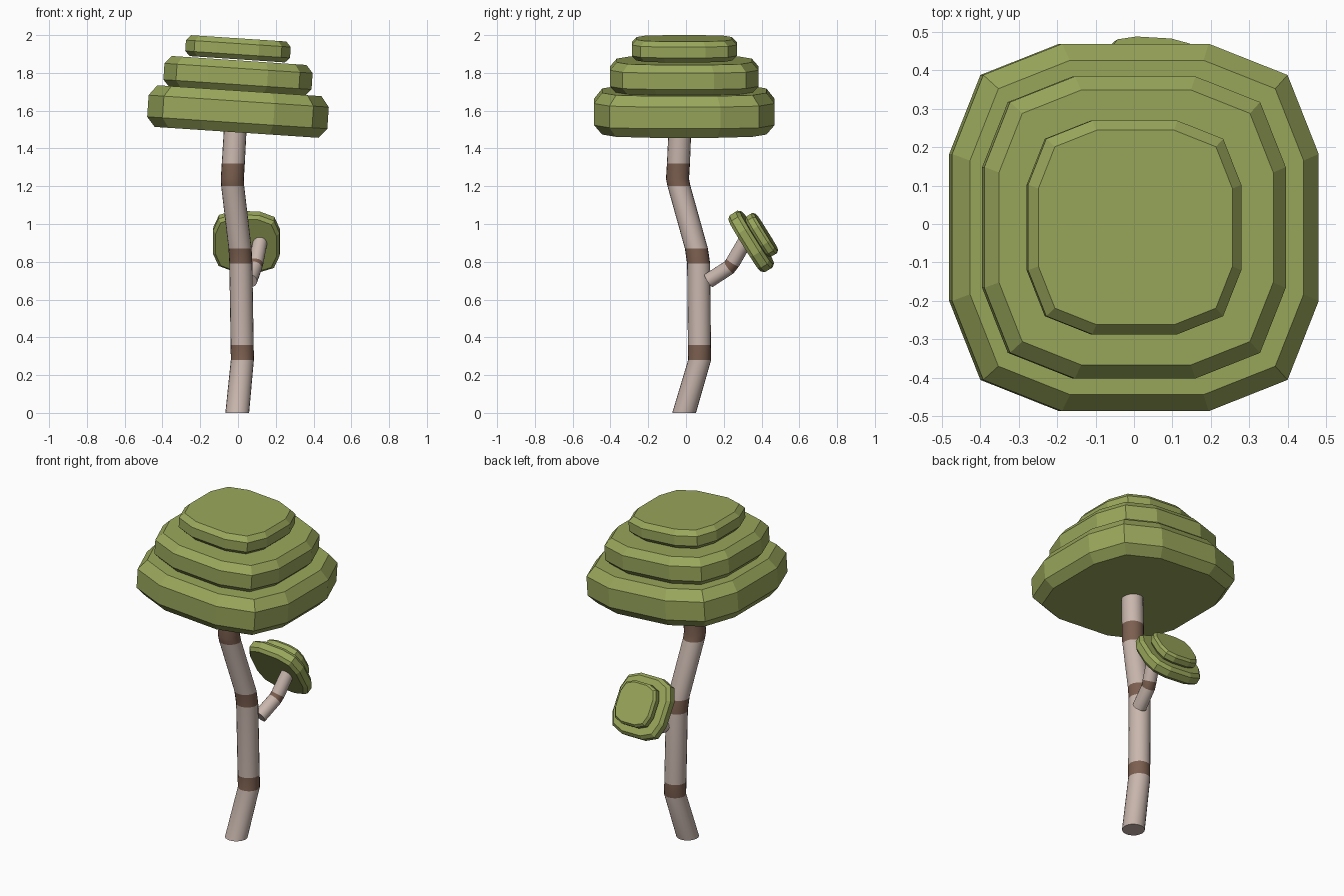
import bpy, bmesh, math
from mathutils import Vector, Matrix

if "Cube" in bpy.data.objects:
    bpy.data.objects.remove(bpy.data.objects["Cube"])


def material(name, rgb):
    m = bpy.data.materials.new(name)
    m.diffuse_color = (*rgb, 1)
    m.use_nodes = True
    m.node_tree.nodes["Principled BSDF"].inputs["Base Color"].default_value = m.diffuse_color
    return m


LEAF = material("leaf green", (0.32, 0.385, 0.105))
BARK = material("pale bark", (0.58, 0.47, 0.42))
BAND = material("brown band", (0.20, 0.115, 0.08))


def finish(name, bm, mats, smooth=False):
    bmesh.ops.recalc_face_normals(bm, faces=bm.faces)
    me = bpy.data.meshes.new(name)
    bm.to_mesh(me)
    bm.free()
    for m in mats:
        me.materials.append(m)
    ob = bpy.data.objects.new(name, me)
    bpy.context.collection.objects.link(ob)
    if smooth:
        bpy.ops.object.select_all(action='DESELECT')
        ob.select_set(True)
        bpy.context.view_layer.objects.active = ob
        bpy.ops.object.shade_smooth_by_angle(angle=math.radians(35))
    return ob


def loft(bm, rings):
    """Bridge vertex rings and cap both ends; returns the side faces per segment."""
    n = len(rings[0])
    vs = [[bm.verts.new(p) for p in r] for r in rings]
    segs = []
    for a, b in zip(vs, vs[1:]):
        segs.append([bm.faces.new((a[i], a[(i + 1) % n], b[(i + 1) % n], b[i])) for i in range(n)])
    bm.faces.new(vs[0][::-1])
    bm.faces.new(vs[-1])
    return segs


def stem(name, path, bands, level=False, sides=20):
    """Round stem through (x, y, z, radius) points; listed segments are brown."""
    pts = [Vector(p[:3]) for p in path]
    rings = []
    for i, p in enumerate(pts):
        d = (pts[min(i + 1, len(pts) - 1)] - pts[max(i - 1, 0)]).normalized()
        if level:
            d = Vector((0, 0, 1))
        u = d.cross(Vector((0, 1, 0))).normalized()
        v = d.cross(u)
        rings.append([p + path[i][3] * (u * math.cos(2 * math.pi * k / sides) + v * math.sin(2 * math.pi * k / sides))
                      for k in range(sides)])
    bm = bmesh.new()
    for i, faces in enumerate(loft(bm, rings)):
        for f in faces:
            f.material_index = int(i in bands)
    return finish(name, bm, [BARK, BAND], True)


def leaf_tier(name, centre, half, height, matrix):
    """Rounded-square slab with bevelled rims."""
    quarter = [(1, -0.4), (1, 0.4), (0.83, 0.83)]
    outline = []
    for k in range(4):
        c, s = [(1, 0), (0, 1), (-1, 0), (0, -1)][k]
        outline += [(x * c - y * s, x * s + y * c) for x, y in quarter]
    rings = []
    for z, inset in ((-0.5, 0.09), (-0.27, 0), (0.25, 0), (0.5, 0.09)):
        w = half * (1 - inset)
        rings.append([Vector(centre) + matrix @ Vector((x * w, y * w, z * height)) for x, y in outline])
    bm = bmesh.new()
    loft(bm, rings)
    return finish(name, bm, [LEAF])


# Trunk with bands at each bend
stem("trunk", [(-0.004, -0.01, 0, 0.063), (0.023, 0.072, 0.28, 0.061), (0.022, 0.071, 0.36, 0.061),
               (0.015, 0.067, 0.79, 0.061), (0.011, 0.055, 0.87, 0.061), (-0.028, -0.037, 1.20, 0.061),
               (-0.030, -0.045, 1.24, 0.061), (-0.025, -0.040, 1.32, 0.061), (-0.012, -0.030, 1.55, 0.06)],
     {1, 3, 5, 6}, level=True)

# Side branch
stem("branch", [(0.062, 0.12, 0.70, 0.04), (0.088, 0.228, 0.77, 0.039), (0.096, 0.248, 0.797, 0.039),
                (0.122, 0.325, 0.93, 0.038)], {1})

# Main crown: three slabs leaning toward +x
lean = Matrix.Rotation(math.radians(3.8), 3, 'Y')
for i, (half, low, high) in enumerate([(0.478, 1.485, 1.706), (0.393, 1.700, 1.866), (0.278, 1.872, 1.983)]):
    leaf_tier(f"crown_tier_{i + 1}", (0, -0.009, (low + high) / 2), half, high - low, lean)

# Small leaf cluster on the branch, tipped outward
n = Vector((0.07, 0.85, 0.53)).normalized()
u = Vector((1, 0, 0))
u = (u - n * u.dot(n)).normalized()
tip = Matrix((u, n.cross(u), n)).transposed()
base = Vector((0.045, 0.345, 0.908))
leaf_tier("branch_leaf_lower", base, 0.177, 0.075, tip)
leaf_tier("branch_leaf_upper", base + n * 0.066, 0.125, 0.057, tip)
